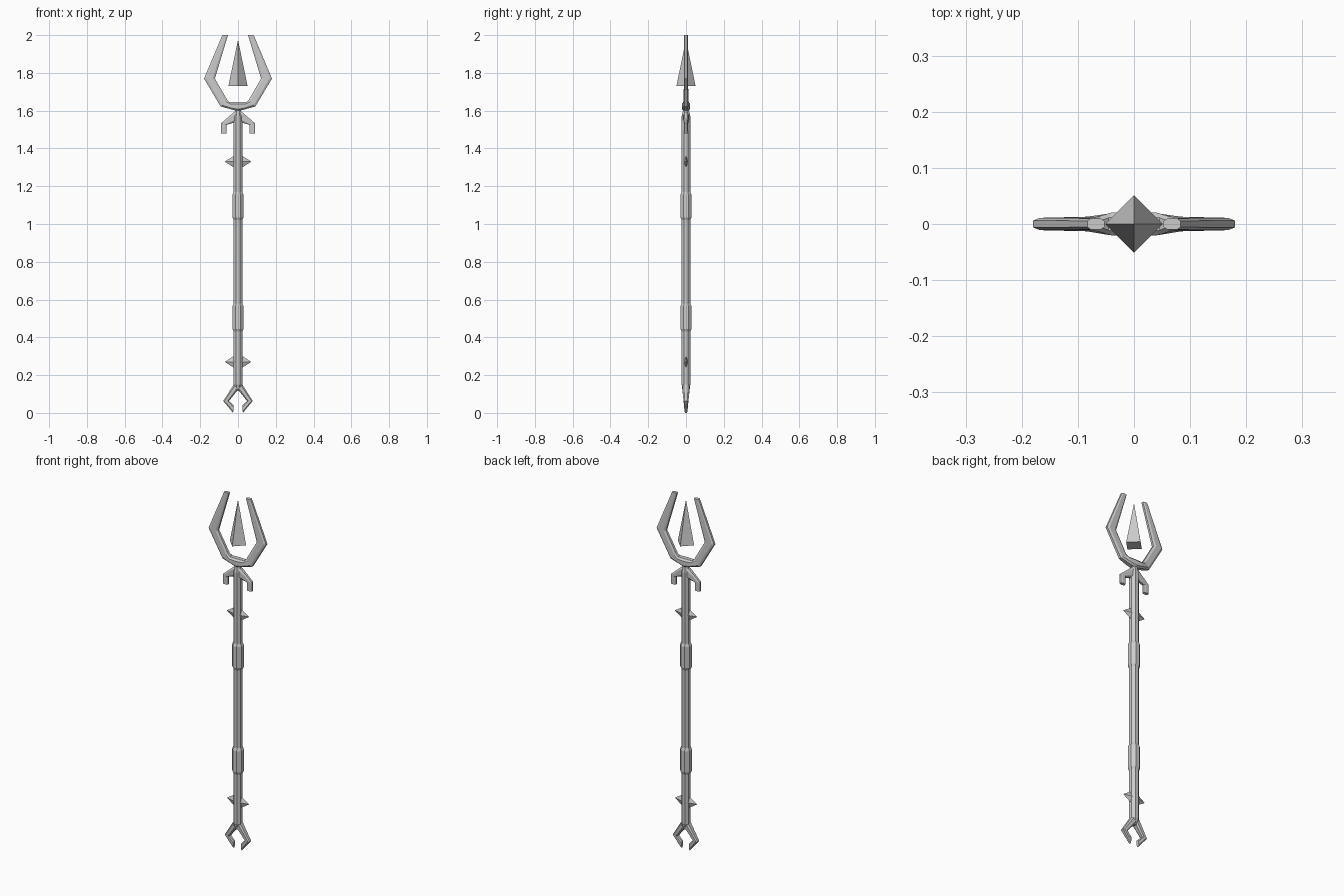
import bpy, bmesh, math
from mathutils import Matrix

if "Cube" in bpy.data.objects:
    bpy.data.objects.remove(bpy.data.objects["Cube"])


def make_object(name, bm, mirror=False):
    bmesh.ops.recalc_face_normals(bm, faces=bm.faces[:])
    mesh = bpy.data.meshes.new(name)
    bm.to_mesh(mesh)
    bm.free()
    ob = bpy.data.objects.new(name, mesh)
    bpy.context.collection.objects.link(ob)
    if mirror:
        ob.modifiers.new("Mirror", 'MIRROR').use_axis[0] = True
    return ob


def loft(bm, rings, cap_start=True):
    rings = [[bm.verts.new(p) for p in r] for r in rings]
    n = len(rings[0])
    for a, b in zip(rings, rings[1:]):
        for i in range(n):
            j = (i + 1) % n
            bm.faces.new((a[i], a[j], b[j], b[i]))
    bm.faces.new(rings[-1])
    if cap_start:
        bm.faces.new(rings[0])


def blade(name, sections, chamfer=0.22, cap_start=False):
    """Chamfered bar in the xz plane: (outer x, z, inner x, z, half depth)."""
    corners = [(0, 1 - 2 * chamfer), (chamfer, 1), (1 - chamfer, 1), (1, 1 - 2 * chamfer)]
    corners += [(t, -y) for t, y in reversed(corners)]
    rings = [[(ox + (ix - ox) * t, y * h, oz + (iz - oz) * t) for t, y in corners]
             for ox, oz, ix, iz, h in sections]
    bm = bmesh.new()
    loft(bm, rings, cap_start)
    return make_object(name, bm, mirror=True)


def rod(name, profile, sides=8):
    """Faceted rod along z from (z, half width across flats)."""
    k = 1 / math.cos(math.pi / sides)
    angles = [(i + 0.5) * 2 * math.pi / sides for i in range(sides)]
    bm = bmesh.new()
    loft(bm, [[(r * k * math.cos(a), r * k * math.sin(a), z) for a in angles]
              for z, r in profile])
    return make_object(name, bm)


# Shaft and the two grips
rod("shaft", [(0.115, 0.012), (0.15, 0.023), (1.57, 0.023), (1.61, 0.014)])
for name, z in (("lower_grip", 0.43), ("upper_grip", 1.02)):
    rod(name, [(z, 0.023), (z + 0.015, 0.029), (z + 0.135, 0.029), (z + 0.15, 0.023)])

# Side thorns
for name, z in (("lower_thorns", 0.27), ("upper_thorns", 1.33)):
    bm = bmesh.new()
    bmesh.ops.create_cone(bm, cap_ends=True, segments=4, radius1=1, radius2=0, depth=1,
                          matrix=Matrix.Translation((0.043, 0, z))
                          @ Matrix.Diagonal((0.054, 0.013, 0.035, 1))
                          @ Matrix.Rotation(math.pi / 2, 4, 'Y'))
    make_object(name, bm, mirror=True)

# Forked head
blade("head_prongs", [
    (0, 1.597, 0, 1.645, 0.022),
    (0.03, 1.605, 0.045, 1.645, 0.02),
    (0.092, 1.622, 0.056, 1.655, 0.013),
    (0.18, 1.77, 0.122, 1.77, 0.011),
    (0.083, 2.0, 0.053, 2.0, 0.010)])

# Hooked guard below the head
blade("head_hooks", [
    (0, 1.60, 0, 1.535, 0.016),
    (0.025, 1.59, 0.025, 1.535, 0.014),
    (0.09, 1.533, 0.06, 1.525, 0.010),
    (0.09, 1.48, 0.06, 1.48, 0.009)])

# Claw at the foot
blade("foot_claw", [
    (0.023, 0.15, 0, 0.122, 0.02),
    (0.078, 0.063, 0.048, 0.063, 0.013),
    (0.026, 0.0, 0.022, 0.038, 0.008)], cap_start=True)

# Floating four-sided spearhead
bm = bmesh.new()
bmesh.ops.create_cone(bm, cap_ends=True, segments=4, radius1=0.051, radius2=0, depth=0.245,
                      matrix=Matrix.Translation((0, 0, 1.8525)))
make_object("spearhead", bm)
